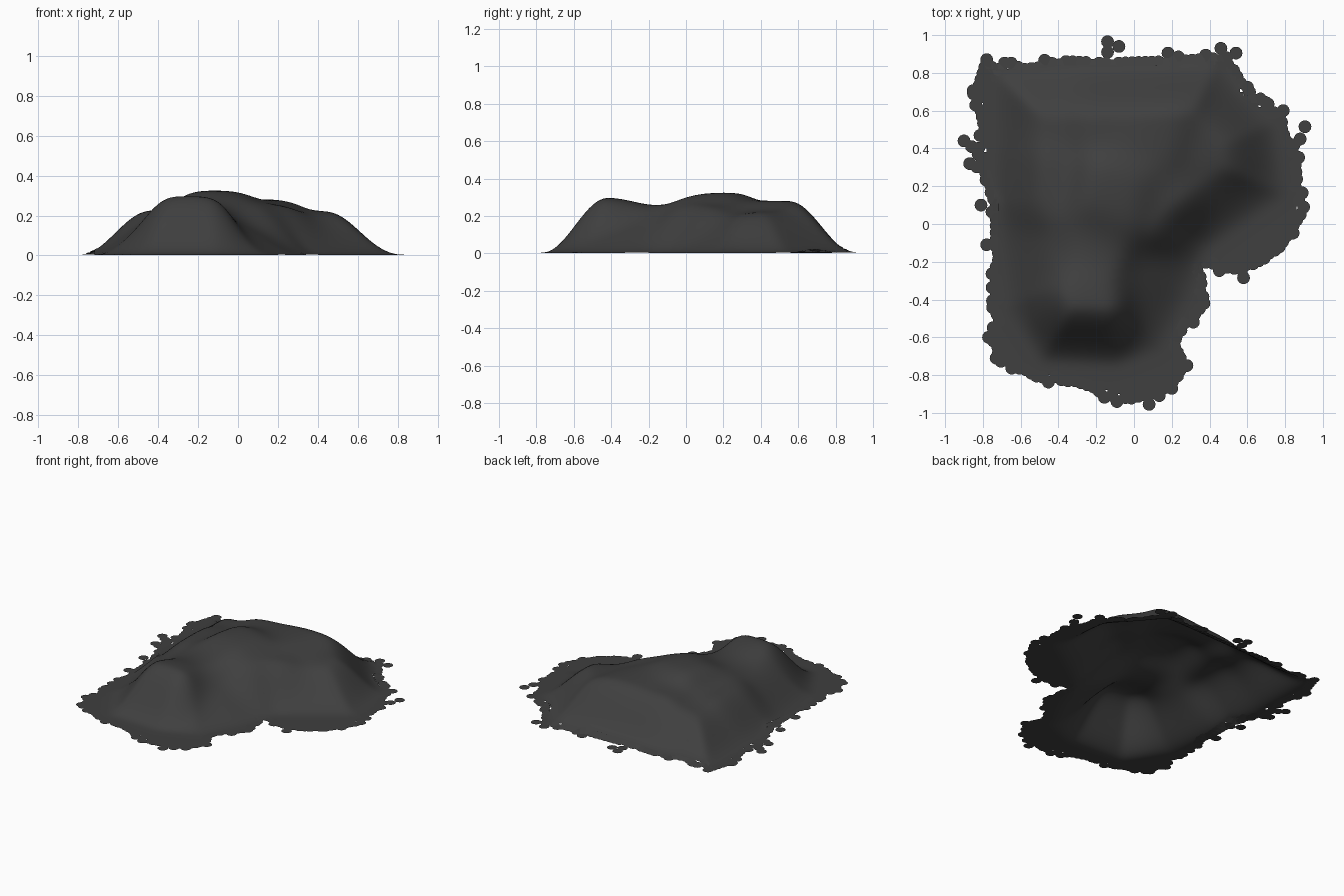
import bpy, bmesh, math, random
from mathutils import Vector

if "Cube" in bpy.data.objects:
    bpy.data.objects.remove(bpy.data.objects["Cube"])

random.seed(4)
STEP = 0.02

# ragged outer rim and the foot line where the mound starts to rise
RIM = [(-.79, .83), (-.58, .83), (-.36, .86), (-.15, .85), (.2, .86), (.49, .88), (.6, .68), (.77, .57),
       (.85, .35), (.88, .05), (.75, -.15), (.57, -.24), (.34, -.21), (.37, -.42), (.2, -.62), (.26, -.74),
       (.2, -.87), (-.05, -.93), (-.35, -.83), (-.55, -.8), (-.72, -.69), (-.73, -.3), (-.73, .1),
       (-.81, .3), (-.79, .5), (-.83, .7)]
FOOT = [(-.78, .86), (.45, .9), (.76, .55), (.82, .15), (.4, -.14), (.3, -.4), (.15, -.68),
        (-.1, -.76), (-.5, -.74), (-.7, -.45), (-.78, .1)]
# crest heights: x, y, z
CRESTS = [(-.27, -.4, .30), (-.2, -.14, .25), (-.1, .12, .325), (.1, .5, .28), (.45, .4, .22), (.15, -.3, .13),
          (.22, .05, .25), (-.52, .2, .22), (-.5, .6, .19), (-.15, .62, .26), (.5, .1, .16), (-.55, -.2, .17)]


def inside(p, poly):
    hit = False
    for (ax, ay), (bx, by) in zip(poly, poly[1:] + poly[:1]):
        if (ay > p[1]) != (by > p[1]) and p[0] < ax + (p[1] - ay) * (bx - ax) / (by - ay):
            hit = not hit
    return hit


def edge_distance(p, poly):
    best = 9
    for (ax, ay), (bx, by) in zip(poly, poly[1:] + poly[:1]):
        dx, dy = bx - ax, by - ay
        t = max(0, min(1, ((p[0] - ax) * dx + (p[1] - ay) * dy) / (dx * dx + dy * dy)))
        best = min(best, math.hypot(p[0] - ax - t * dx, p[1] - ay - t * dy))
    return best


def height(x, y):
    if not inside((x, y), FOOT):
        return 0.003
    t = min(1, edge_distance((x, y), FOOT) / .33)
    w = z = 0
    for cx, cy, cz in CRESTS:
        k = math.exp(-((x - cx) ** 2 + (y - cy) ** 2) / .028) + 1e-9
        w, z = w + k, z + k * cz
    return 0.003 + t * t * (3 - 2 * t) * z / w


mat = bpy.data.materials.new("dark_grey")
mat.diffuse_color = (.05, .05, .05, 1)
mat.use_nodes = True
mat.node_tree.nodes["Principled BSDF"].inputs["Base Color"].default_value = mat.diffuse_color


def finish(bm, name):
    me = bpy.data.meshes.new(name)
    bm.to_mesh(me)
    bm.free()
    me.materials.append(mat)
    for f in me.polygons:
        f.use_smooth = True
    ob = bpy.data.objects.new(name, me)
    bpy.context.collection.objects.link(ob)
    return ob


# mound: open sheet cut to the rim
bm = bmesh.new()
bmesh.ops.create_grid(bm, x_segments=100, y_segments=100, size=1)
bmesh.ops.delete(bm, geom=[v for v in bm.verts if not inside(v.co, RIM)], context='VERTS')
for v in bm.verts:
    v.co.z = height(v.co.x, v.co.y)
mound = finish(bm, "mound")
mod = mound.modifiers.new("soften", 'SMOOTH')
mod.use_x = mod.use_y = False
mod.factor = .5
mod.iterations = 12

# rim flakes: little round discs that scallop the border
bm = bmesh.new()


def flake(x, y, r=.034):
    ring = []
    for i in range(14):
        a = math.tau * i / 14
        px, py = x + r * math.cos(a), y + r * math.sin(a)
        ring.append(bm.verts.new((px, py, height(px, py) + .001)))
    bm.faces.new(ring)


for a, b in zip(RIM, RIM[1:] + RIM[:1]):
    a, b = Vector(a), Vector(b)
    n = max(1, round((b - a).length / .036))
    out = Vector((-(b - a).y, (b - a).x)).normalized()
    for i in range(n):
        push = random.choice((-.012, 0, 0, .022))
        p = a.lerp(b, i / n) + out * push
        flake(p.x, p.y)
# stray flakes sticking out
for x, y in [(-.14, .965), (-.14, .91), (-.08, .94), (.08, -.955), (-.9, .44), (-.86, .41), (-.87, .32),
             (.905, .515), (.88, .45), (.79, .6), (.71, .635), (.46, .93), (.54, .905), (.58, -.285),
             (-.73, -.71), (-.77, -.6), (-.78, -.11), (-.81, .1), (-.78, .87), (-.85, .69), (.18, .905)]:
    flake(x, y)
finish(bm, "rim_flakes")
